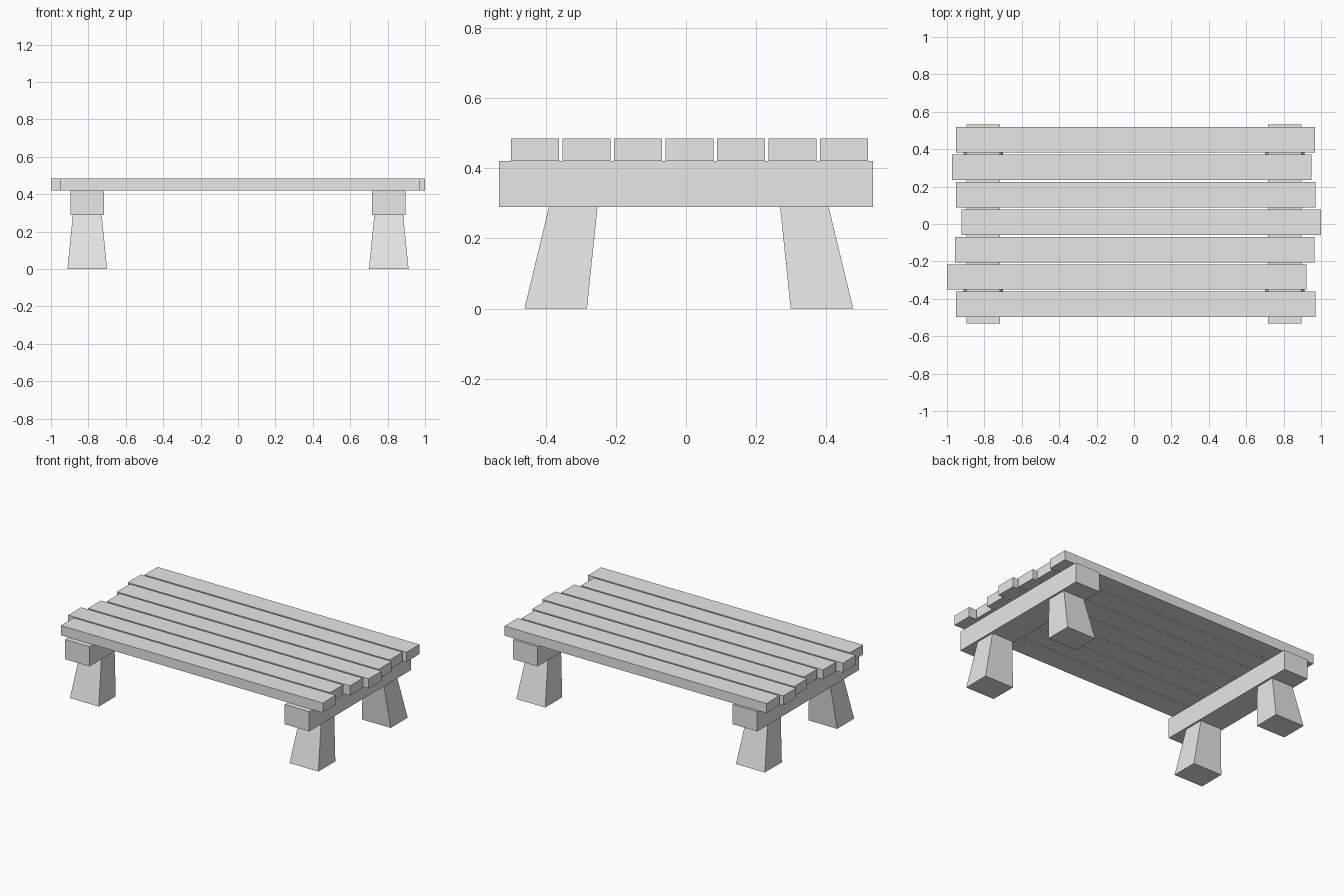
import bpy
import bmesh

if "Cube" in bpy.data.objects:
    bpy.data.objects.remove(bpy.data.objects["Cube"], do_unlink=True)

grey = bpy.data.materials.new("plain grey")
grey.use_nodes = True
COLOUR = (0.8, 0.8, 0.8, 1)
grey.diffuse_color = COLOUR
grey.node_tree.nodes["Principled BSDF"].inputs["Base Color"].default_value = COLOUR


def tapered_block(name, bottom, top):
    """Block between two rectangles, each (x0, x1, y0, y1, z)."""
    bm = bmesh.new()
    rings = []
    for x0, x1, y0, y1, z in (bottom, top):
        corners = ((x0, y0), (x1, y0), (x1, y1), (x0, y1))
        rings.append([bm.verts.new((x, y, z)) for x, y in corners])
    low, high = rings
    bm.faces.new(low[::-1])
    bm.faces.new(high)
    for i in range(4):
        j = (i + 1) % 4
        bm.faces.new((low[i], low[j], high[j], high[i]))
    bmesh.ops.recalc_face_normals(bm, faces=bm.faces)
    mesh = bpy.data.meshes.new(name)
    bm.to_mesh(mesh)
    bm.free()
    mesh.materials.append(grey)
    obj = bpy.data.objects.new(name, mesh)
    bpy.context.collection.objects.link(obj)
    return obj


def box(name, x0, x1, y0, y1, z0, z1):
    return tapered_block(name, (x0, x1, y0, y1, z0), (x0, x1, y0, y1, z1))


BEAM_BOTTOM, BEAM_TOP, PLANK_TOP = 0.29, 0.421, 0.485

# Seven top planks with uneven ends
shifts = (0.01, -0.039, 0.003, 0.039, 0.01, -0.013, 0.008)
for i, shift in enumerate(shifts):
    y = -0.43 + 0.1467 * i
    box(f"plank_{i + 1}", shift - 0.961, shift + 0.961,
        y - 0.068, y + 0.068, BEAM_TOP, PLANK_TOP)

for side, sx in (("left", 1), ("right", -1)):
    # Cross beam under the planks
    x = sx * 0.806
    box(f"{side}_beam", x - 0.09, x + 0.09, -0.533, 0.533, BEAM_BOTTOM, BEAM_TOP)
    # Tapered legs splayed outwards
    for end, sy in (("front", -1), ("back", 1)):
        foot = sorted((0.008 + sy * 0.29, 0.008 + sy * 0.468))
        head = sorted((0.008 + sy * 0.26, 0.008 + sy * 0.398))
        tapered_block(f"{end}_{side}_leg",
                      (x - 0.106, x + 0.106, *foot, 0),
                      (x - 0.077, x + 0.077, *head, BEAM_BOTTOM))
